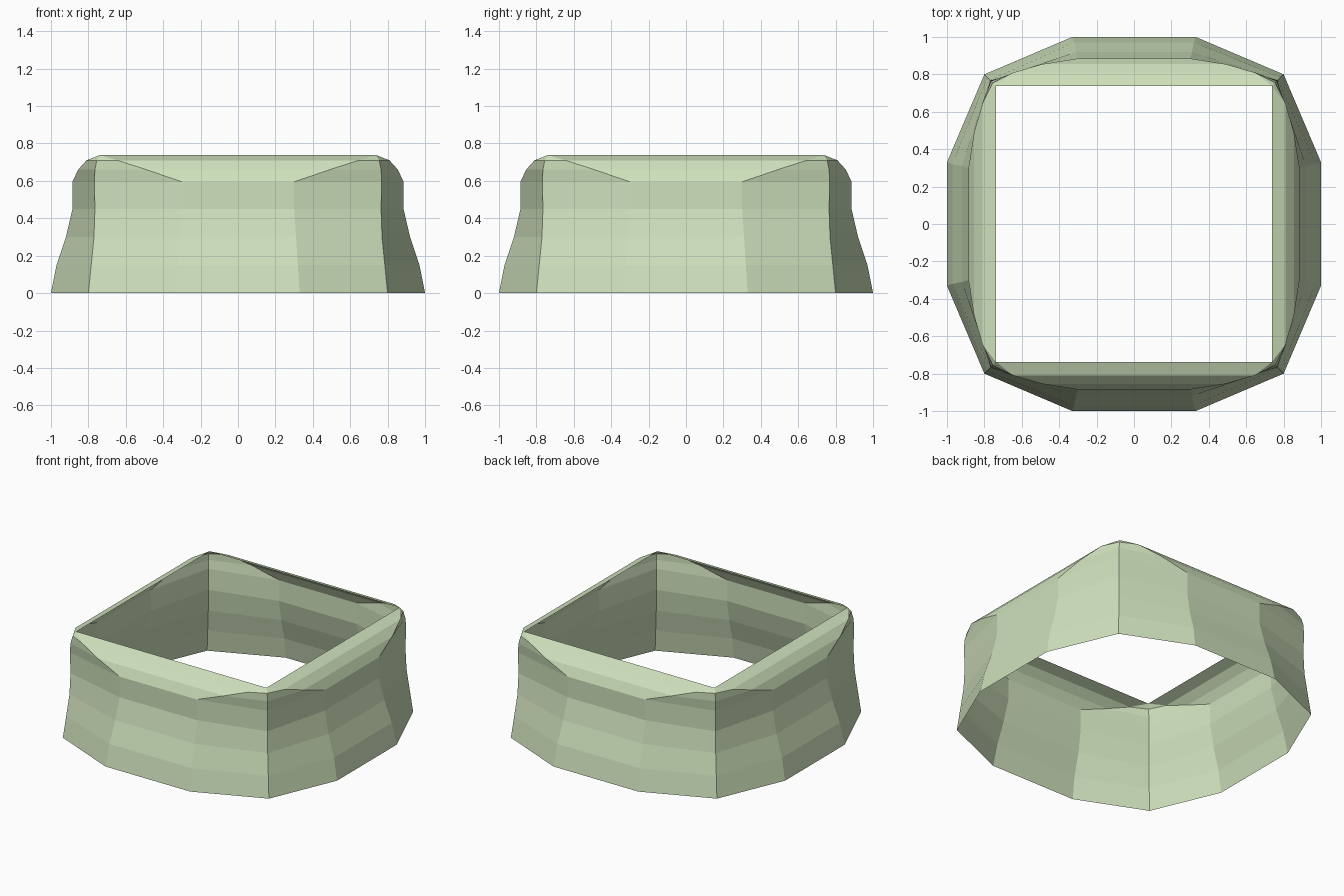
import bpy, bmesh

if "Cube" in bpy.data.objects:
    bpy.data.objects.remove(bpy.data.objects["Cube"])

# Profile rows: height, side distance, half width of the flat side panel, corner distance
ROWS = [
    (0.00, 1.00, 0.33, 0.80),
    (0.15, 0.97, 0.32, 0.785),
    (0.30, 0.92, 0.31, 0.77),
    (0.45, 0.885, 0.30, 0.765),
    (0.595, 0.885, 0.30, 0.768),
    (0.66, 0.855, 0.49, 0.765),
    (0.71, 0.81, 0.645, 0.755),
    (0.738, 0.738, 0.738, 0.738),
]


def ring(z, d, w, c):
    """Twelve-sided section: one quarter turned four times."""
    quarter = [(-w, -d), (w, -d), (c, -c)]
    pts = []
    for _ in range(4):
        pts += [(x, y, z) for x, y in quarter]
        quarter = [(-y, x) for x, y in quarter]
    return pts


# Open band, lofted from twelve-sided base to square rim
bm = bmesh.new()
rings = [[bm.verts.new(p) for p in ring(*row)] for row in ROWS]
for low, high in zip(rings, rings[1:]):
    for i in range(12):
        j = (i + 1) % 12
        bm.faces.new((low[i], low[j], high[j], high[i]))
bmesh.ops.remove_doubles(bm, verts=bm.verts, dist=0.0005)

mesh = bpy.data.meshes.new("open_band")
bm.to_mesh(mesh)
bm.free()
band = bpy.data.objects.new("open_band", mesh)
bpy.context.collection.objects.link(band)

# Pale green
mat = bpy.data.materials.new("pale_green")
mat.diffuse_color = (0.62, 0.75, 0.50, 1)
mat.use_nodes = True
mat.node_tree.nodes["Principled BSDF"].inputs["Base Color"].default_value = mat.diffuse_color
mesh.materials.append(mat)
